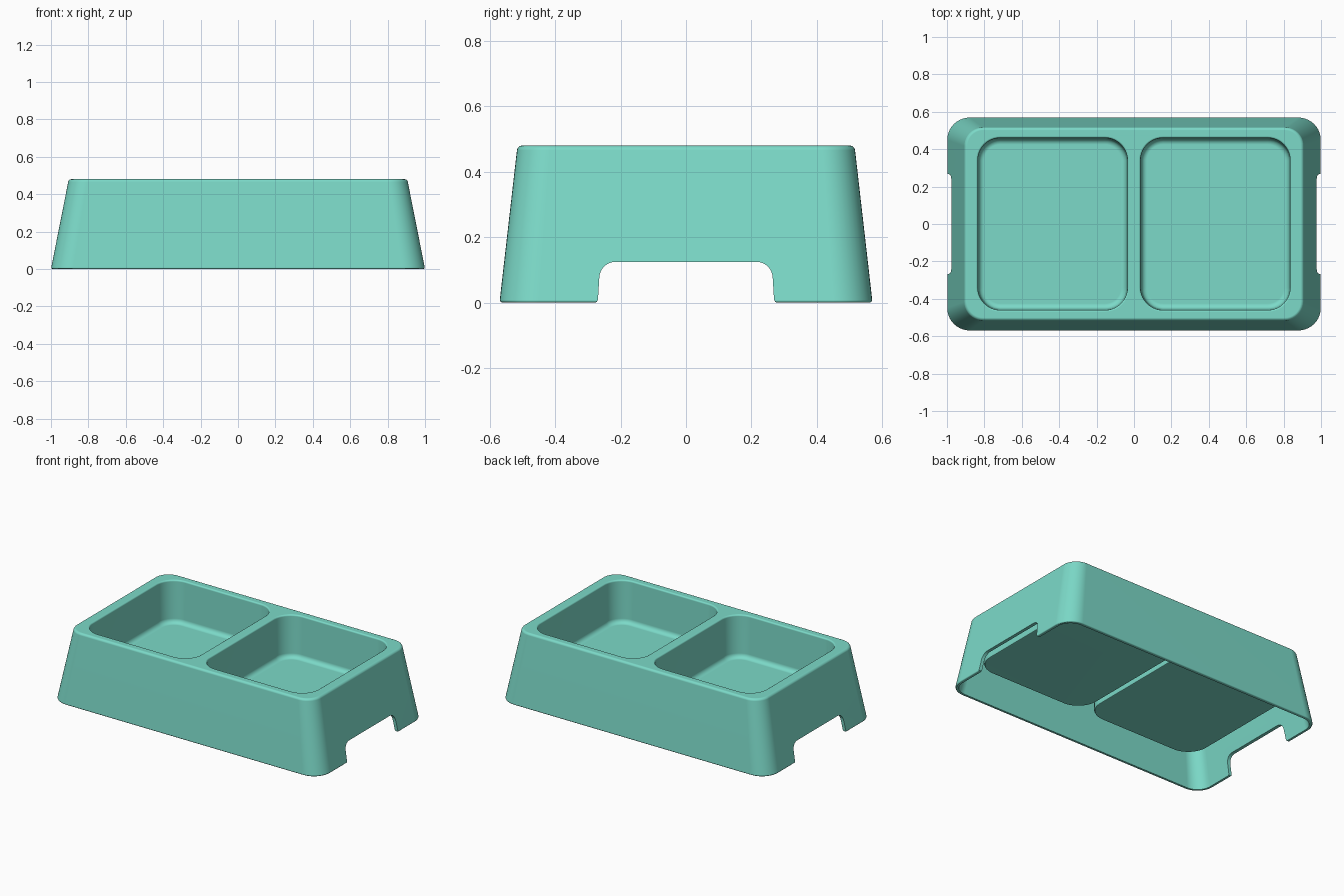
import bpy, bmesh
from math import sin, cos, pi

if "Cube" in bpy.data.objects:
    bpy.data.objects.remove(bpy.data.objects["Cube"])

H = 0.48        # overall height
T = 0.022       # wall thickness
BOWL_X, BOWL_HX, BOWL_HY, BOWL_R = 0.435, 0.40, 0.46, 0.12
FLOOR = 0.195   # inside floor height of the bowls


def rounded_ring(bm, cx, hx, hy, r, z, n=10):
    """Rounded rectangle of vertices at height z."""
    verts = []
    for k, (sx, sy) in enumerate([(1, 1), (-1, 1), (-1, -1), (1, -1)]):
        for i in range(n + 1):
            a = (k + i / n) * pi / 2
            verts.append(bm.verts.new((cx + sx * (hx - r) + r * cos(a),
                                       sy * (hy - r) + r * sin(a), z)))
    return verts


def finish(name, bm):
    bmesh.ops.recalc_face_normals(bm, faces=bm.faces)
    me = bpy.data.meshes.new(name)
    bm.to_mesh(me)
    bm.free()
    ob = bpy.data.objects.new(name, me)
    bpy.context.collection.objects.link(ob)
    return ob


def loft(name, sections, cx=0.0):
    """Closed solid through (half x, half y, radius, z) sections."""
    bm = bmesh.new()
    rings = [rounded_ring(bm, cx, *s) for s in sections]
    for a, b in zip(rings, rings[1:]):
        for i in range(len(a)):
            j = (i + 1) % len(a)
            bm.faces.new((a[i], a[j], b[j], b[i]))
    bm.faces.new(rings[0])
    bm.faces.new(rings[-1])
    return finish(name, bm)


def combine(target, other, operation):
    mod = target.modifiers.new(operation, 'BOOLEAN')
    mod.operation, mod.solver, mod.object = operation, 'EXACT', other
    bpy.context.view_layer.objects.active = target
    bpy.ops.object.modifier_apply(modifier=mod.name)
    bpy.data.objects.remove(other)


def wall(z, inset=0.0):
    """Sloped outer wall section at height z."""
    t = z / H
    return (1 - 0.095 * t - inset, 0.57 - 0.055 * t - inset,
            0.12 - 0.02 * t - inset, z)


# Outer shell with softened bottom and top edges
F = 0.014
sections = [wall(0, 0.008), wall(0.003, 0.003), wall(0.008)]
for i in range(6):
    a = i / 5 * pi / 2
    sections.append(wall(H - F + F * sin(a), F * (1 - cos(a))))
body = loft("double_bowl", sections)

# Hollow underside
combine(body, loft("cavity", [wall(-0.05, T), wall(H - T, T)]), 'DIFFERENCE')

# Two bowls hanging from the top plate
for side in (-1, 1):
    cx = side * BOWL_X
    bottom = FLOOR - T
    outer = [(BOWL_HX + T - d, BOWL_HY + T - d, BOWL_R + T - d, z)
             for d, z in ((0.012, bottom), (0.004, bottom + 0.004),
                          (0, bottom + 0.012), (0, H - 0.012))]
    combine(body, loft("bowl_outside", outer, cx), 'UNION')

for side in (-1, 1):
    cx = side * BOWL_X
    offsets = []
    fr = 0.03   # floor fillet
    for i in range(6):
        a = i / 5 * pi / 2
        offsets.append((-0.005 - fr * (1 - sin(a)), FLOOR + fr * (1 - cos(a))))
    lip = 0.01  # rounded lip
    for i in range(5):
        a = i / 4 * pi / 2
        offsets.append((lip * (1 - cos(a)), H - lip + lip * sin(a)))
    offsets.append((lip, H + 0.05))
    inner = [(BOWL_HX + d, BOWL_HY + d, BOWL_R + d, z) for d, z in offsets]
    combine(body, loft("bowl_inside", inner, cx), 'DIFFERENCE')

# Finger notches through both ends
half = [(0.285, -0.05), (0.279, 0.0), (0.272, 0.003), (0.269, 0.010)]
R = 0.05
for i in range(9):
    a = i / 8 * pi / 2
    half.append((0.265 - R + R * cos(a), 0.125 - R + R * sin(a)))
profile = half + [(-y, z) for y, z in reversed(half)]
bm = bmesh.new()
face = bm.faces.new([bm.verts.new((-1.2, y, z)) for y, z in profile])
ext = bmesh.ops.extrude_face_region(bm, geom=[face], use_keep_orig=True)
bmesh.ops.translate(bm, vec=(2.4, 0, 0),
                    verts=[v for v in ext["geom"] if isinstance(v, bmesh.types.BMVert)])
combine(body, finish("notch", bm), 'DIFFERENCE')

# Smooth shading and colour
bpy.ops.object.select_all(action='DESELECT')
body.select_set(True)
bpy.context.view_layer.objects.active = body
bpy.ops.object.shade_smooth_by_angle(angle=0.6)
body.modifiers.new("weighted", 'WEIGHTED_NORMAL').keep_sharp = True
mat = bpy.data.materials.new("teal_plastic")
mat.diffuse_color = (0.2, 0.7, 0.58, 1)
mat.use_nodes = True
mat.node_tree.nodes["Principled BSDF"].inputs["Base Color"].default_value = mat.diffuse_color
body.data.materials.clear()
body.data.materials.append(mat)
